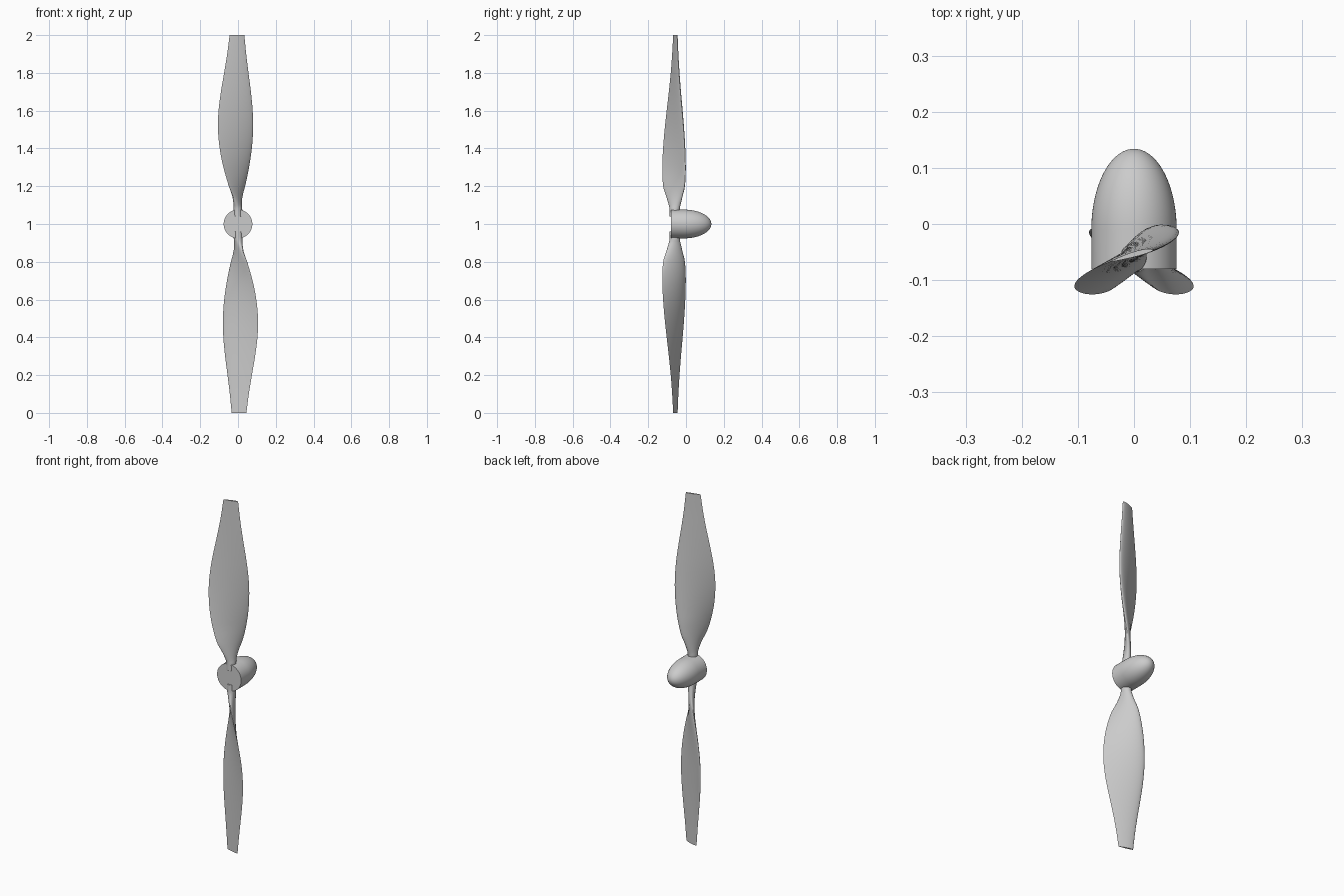
import bpy, bmesh, math
from mathutils import Vector, Matrix

if "Cube" in bpy.data.objects:
    bpy.data.objects.remove(bpy.data.objects["Cube"])

grey = bpy.data.materials.new("light_grey")
grey.use_nodes = True
colour = (0.6, 0.6, 0.6, 1)
grey.diffuse_color = colour
grey.node_tree.nodes["Principled BSDF"].inputs["Base Color"].default_value = colour

CENTRE = Vector((0, 0, 1))
AXIS_Y = -0.056     # blade pivot line
PIVOT = 0.43        # pivot position along the chord, from the leading edge
PITCH = 0.27        # tangent of the blade angle at the tip

# Radius, chord, thickness
STATIONS = [
    (0.04, 0.054, 0.048), (0.08, 0.056, 0.046), (0.1, 0.064, 0.041),
    (0.15, 0.1, 0.034), (0.2, 0.141, 0.03), (0.3, 0.182, 0.026),
    (0.4, 0.205, 0.024), (0.5, 0.211, 0.022), (0.6, 0.198, 0.02),
    (0.7, 0.17, 0.017), (0.8, 0.136, 0.014), (0.9, 0.105, 0.011),
    (1.0, 0.081, 0.009),
]


def finish(bm, name):
    bmesh.ops.recalc_face_normals(bm, faces=bm.faces)
    mesh = bpy.data.meshes.new(name)
    bm.to_mesh(mesh)
    bm.free()
    mesh.materials.append(grey)
    obj = bpy.data.objects.new(name, mesh)
    bpy.context.collection.objects.link(obj)
    obj.location = CENTRE
    bpy.ops.object.select_all(action='DESELECT')
    obj.select_set(True)
    bpy.context.view_layer.objects.active = obj
    bpy.ops.object.shade_smooth_by_angle(angle=math.radians(40))
    return obj


def skin(bm, rings):
    """Bridge a list of closed rings of points and cap both ends."""
    loops = [[bm.verts.new(p) for p in ring] for ring in rings]
    n = len(loops[0])
    for a, b in zip(loops, loops[1:]):
        for i in range(n):
            j = (i + 1) % n
            bm.faces.new((a[i], a[j], b[j], b[i]))
    bm.faces.new(loops[0])
    bm.faces.new(loops[-1])


def smooth_stations(steps=4):
    """Spline through the stations for an even blade outline."""
    pts = [Vector(s) for s in STATIONS]
    out = []
    for i in range(len(pts) - 1):
        p0, p1, p2 = pts[max(i - 1, 0)], pts[i], pts[i + 1]
        p3 = pts[min(i + 2, len(pts) - 1)]
        m1 = (p2 - p0) / (p2.x - p0.x) * (p2.x - p1.x)
        m2 = (p3 - p1) / (p3.x - p1.x) * (p2.x - p1.x)
        for k in range(steps):
            t = k / steps
            out.append(p1 * (2*t**3 - 3*t*t + 1) + m1 * (t**3 - 2*t*t + t)
                       + p2 * (3*t*t - 2*t**3) + m2 * (t**3 - t*t))
    return out + [pts[-1]]


def section(radius, chord, thick, n=36):
    """Airfoil ring, turning into an ellipse close to the hub."""
    twist = math.atan(PITCH / radius)
    along = Vector((math.cos(twist), math.sin(twist), 0))
    across = Vector((-along.y, along.x, 0))
    foil = min(max((radius - 0.08) / 0.2, 0), 1)
    ring = []
    for i in range(n):
        a = 2 * math.pi * i / n
        u = (1 - math.cos(a)) / 2
        ellipse = 0.5 * abs(math.sin(a))
        wing = 1.3 * math.sqrt(u) * (1 - u) + 0.04 * ellipse
        upper = 0.5 + 0.2 * foil
        side = upper if math.sin(a) >= 0 else upper - 1
        h = 2 * side * thick * (ellipse * (1 - foil) + wing * foil)
        p = along * (PIVOT - u) * chord + across * h
        ring.append(p + Vector((0, AXIS_Y, radius)))
    return ring


# Two blades, half a turn apart about the hub axis
for name, turn in (("upper_blade", 0), ("lower_blade", math.pi)):
    bm = bmesh.new()
    skin(bm, [section(*s) for s in smooth_stations()])
    bmesh.ops.transform(bm, matrix=Matrix.Rotation(turn, 4, 'Y'), verts=bm.verts)
    finish(bm, name)

# Hub: short cylinder with a rounded nose
BACK, SHOULDER, NOSE, RADIUS, SIDES = -0.08, -0.01, 0.134, 0.076, 64
profile = [(RADIUS, BACK)]
for i in range(24):
    a = i / 24 * math.pi / 2
    profile.append((RADIUS * math.cos(a), SHOULDER + (NOSE - SHOULDER) * math.sin(a)))
profile.append((0.0005, NOSE))
bm = bmesh.new()
skin(bm, [[Vector((r * math.cos(2 * math.pi * k / SIDES), y,
                   r * math.sin(2 * math.pi * k / SIDES)))
           for k in range(SIDES)] for r, y in profile])
finish(bm, "hub_spinner")
